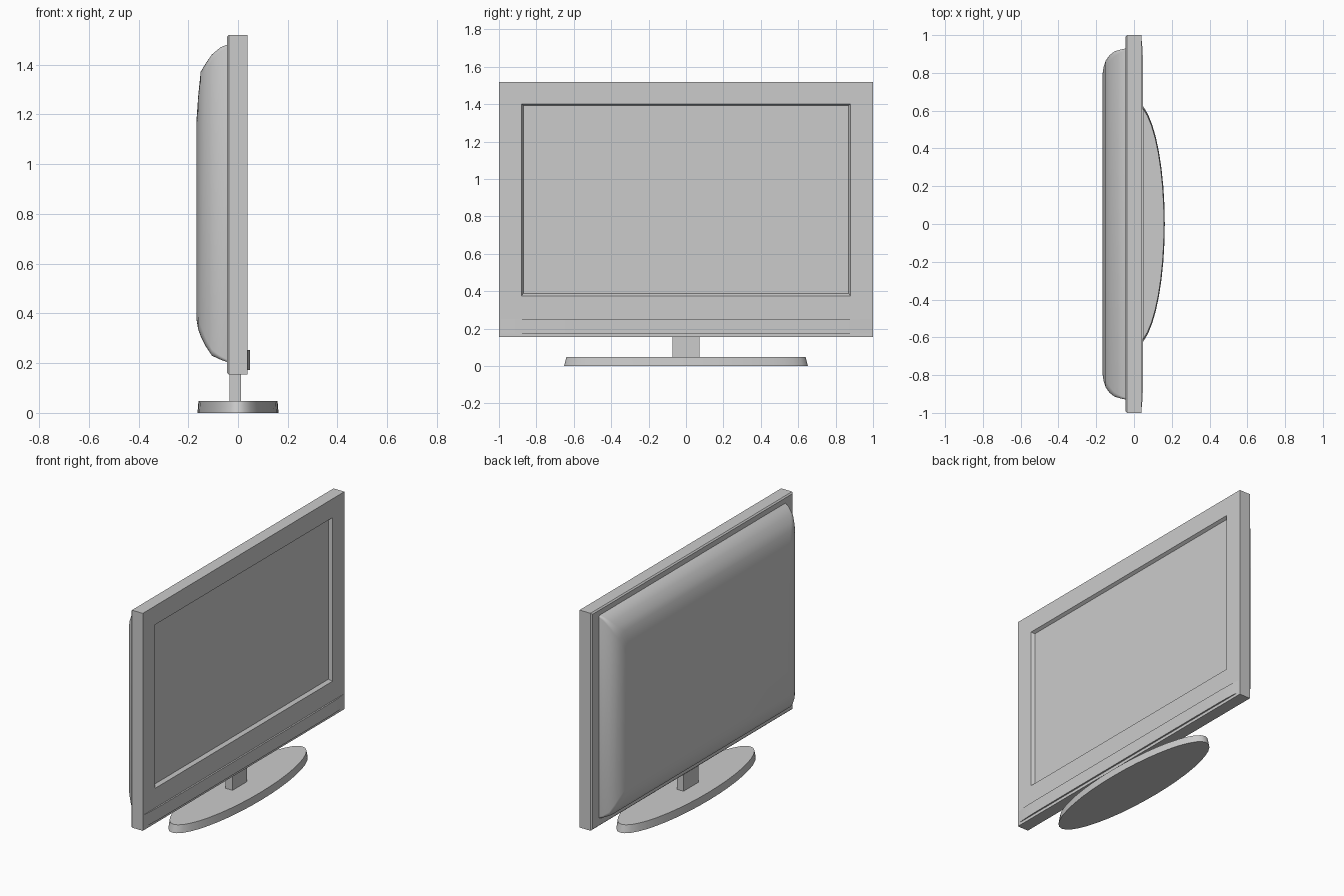
import bpy, bmesh, math

if "Cube" in bpy.data.objects:
    bpy.data.objects.remove(bpy.data.objects["Cube"])


def loft(name, rings, smooth=None):
    """Skin a list of equal-length point rings and cap both ends."""
    bm = bmesh.new()
    loops = [[bm.verts.new(p) for p in r] for r in rings]
    n = len(loops[0])
    for a, b in zip(loops, loops[1:]):
        for i in range(n):
            j = (i + 1) % n
            bm.faces.new((a[i], a[j], b[j], b[i]))
    bm.faces.new(loops[0][::-1])
    bm.faces.new(loops[-1])
    bmesh.ops.recalc_face_normals(bm, faces=bm.faces)
    me = bpy.data.meshes.new(name)
    bm.to_mesh(me)
    bm.free()
    ob = bpy.data.objects.new(name, me)
    bpy.context.collection.objects.link(ob)
    if smooth:
        bpy.ops.object.select_all(action='DESELECT')
        ob.select_set(True)
        bpy.context.view_layer.objects.active = ob
        bpy.ops.object.shade_smooth_by_angle(angle=math.radians(smooth))
    return ob


def rect(x, hy, z0, z1, r=0.0, seg=0):
    """Rectangle facing x, with rounded corners when seg > 0."""
    pts = []
    corners = ((1, z1, -1), (-1, z1, -1), (-1, z0, 1), (1, z0, 1))
    for k, (s, z, d) in enumerate(corners):
        for i in range(seg + 1):
            a = math.radians(90 * k + (90 * i / seg if seg else 0))
            c, sn = (math.cos(a), math.sin(a)) if seg else (0, 0)
            pts.append((x, s * (hy - r) + r * c, z + d * r + r * sn))
    return pts


def ellipse(rx, ry, z, n=40):
    return [(rx * math.cos(2 * math.pi * i / n),
             ry * math.sin(2 * math.pi * i / n), z) for i in range(n)]


# Front frame with recessed, bevelled screen opening
loft("screen_frame", [
    rect(-0.045, 0.992, 0.163, 1.512),
    rect(-0.037, 1.0, 0.155, 1.52),
    rect(0.039, 1.0, 0.155, 1.52),
    rect(0.039, 0.88, 0.375, 1.402),
    rect(0.020, 0.870, 0.388, 1.392),
])

# Rounded rear housing
loft("rear_housing", [
    rect(-0.040, 0.930, 0.203, 1.482, 0.010, 4),
    rect(-0.070, 0.924, 0.214, 1.470, 0.015, 4),
    rect(-0.105, 0.913, 0.230, 1.441, 0.025, 4),
    rect(-0.130, 0.893, 0.268, 1.405, 0.035, 4),
    rect(-0.150, 0.865, 0.308, 1.372, 0.045, 4),
    rect(-0.160, 0.835, 0.335, 1.275, 0.045, 4),
    rect(-0.166, 0.800, 0.370, 1.190, 0.040, 4),
], smooth=45)

# Speaker strip that fades into the frame at both ends
outline = [(0.039, 0.99), (0.045, 0.93), (0.048, 0.85), (0.049, 0.60)]
strip = outline + [(x, -y) for x, y in reversed(outline)]
strip = [(0.02, 0.97)] + strip + [(0.02, -0.97)]
loft("speaker_strip", [[(x, y, z) for x, y in strip] for z in (0.173, 0.252)],
     smooth=30)

# Stand neck
loft("stand_neck", [
    [(x, y, z) for x, y in ((-0.034, -0.073), (0.013, -0.073),
                            (0.013, 0.073), (-0.034, 0.073))]
    for z in (0.04, 0.17)])

# Oval base with slightly tapered rim
loft("stand_base", [ellipse(0.163, 0.652, 0.0), ellipse(0.159, 0.640, 0.048)],
     smooth=40)
